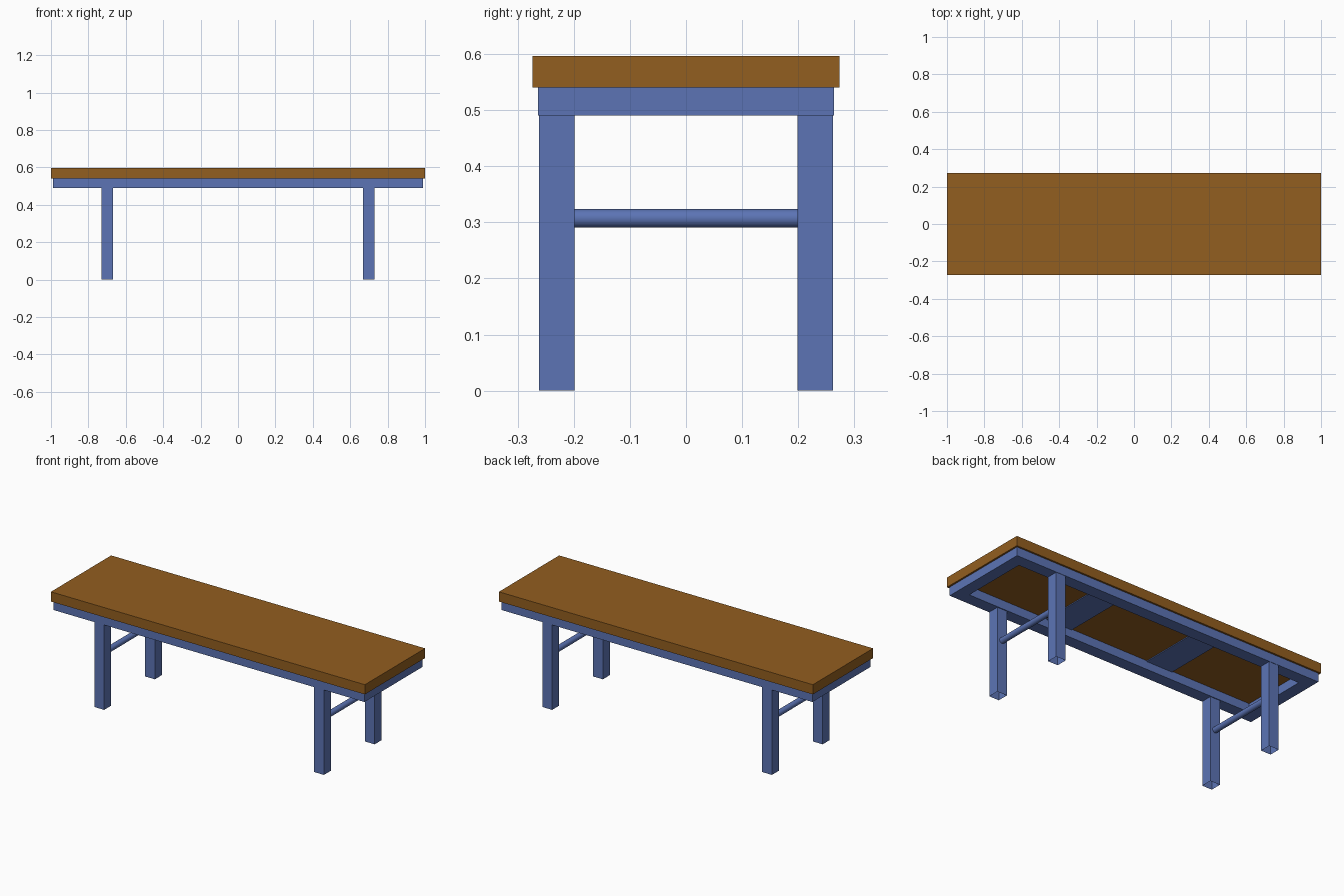
import bpy, bmesh, math
from mathutils import Matrix

if "Cube" in bpy.data.objects:
    bpy.data.objects.remove(bpy.data.objects["Cube"])


def material(name, rgb):
    m = bpy.data.materials.new(name)
    m.diffuse_color = (*rgb, 1)
    m.use_nodes = True
    m.node_tree.nodes["Principled BSDF"].inputs["Base Color"].default_value = m.diffuse_color
    return m


BROWN = material("brown wood", (0.29, 0.112, 0.014))
BLUE = material("blue paint", (0.107, 0.175, 0.46))


def finish(name, bm, mat):
    me = bpy.data.meshes.new(name)
    bm.to_mesh(me)
    bm.free()
    me.materials.append(mat)
    ob = bpy.data.objects.new(name, me)
    bpy.context.collection.objects.link(ob)
    return ob


def box(name, lo, hi, mat, open_bottom=False):
    bm = bmesh.new()
    size = [b - a for a, b in zip(lo, hi)]
    mid = [(a + b) / 2 for a, b in zip(lo, hi)]
    bmesh.ops.create_cube(bm, size=1, matrix=Matrix.Translation(mid) @ Matrix.Diagonal((*size, 1)))
    if open_bottom:
        bm.normal_update()
        down = [f for f in bm.faces if f.normal.z < -0.9]
        bmesh.ops.delete(bm, geom=down, context='FACES_ONLY')
    return finish(name, bm, mat)


# Bench top
box("bench_top", (-1, -0.274, 0.54), (1, 0.274, 0.596), BROWN)

# Rectangular apron with a mitred, hollow middle
X, Y, W, Z0, Z1 = 0.99, 0.264, 0.07, 0.49, 0.54
bm = bmesh.new()
corners = [(-1, -1), (1, -1), (1, 1), (-1, 1)]
rings = []
for sx, sy in corners:
    rings.append([bm.verts.new((sx * (X - d), sy * (Y - d), z))
                  for d, z in ((0, Z0), (0, Z1), (W, Z1), (W, Z0))])
for i in range(4):
    a, b = rings[i], rings[(i + 1) % 4]
    for k in range(4):
        n = (k + 1) % 4
        bm.faces.new((a[k], b[k], b[n], a[n]))
bmesh.ops.recalc_face_normals(bm, faces=bm.faces)
finish("apron_frame", bm, BLUE)

# Flat cross slats tucked under the top
for side, s in (("left", -1), ("right", 1)):
    c = s * 0.33
    box(side + "_cross_slat", (c - 0.083, -(Y - W), 0.535), (c + 0.083, Y - W, 0.54), BLUE)

# Hollow legs, and a round stretcher joining each pair
for side, s in (("left", -1), ("right", 1)):
    c = s * 0.7
    box("front_%s_leg" % side, (c - 0.031, -0.262, 0), (c + 0.031, -0.199, Z0), BLUE, True)
    box("back_%s_leg" % side, (c - 0.031, 0.199, 0), (c + 0.031, 0.262, Z0), BLUE, True)
    bm = bmesh.new()
    bmesh.ops.create_cone(bm, cap_ends=True, segments=32, radius1=0.0165, radius2=0.0165, depth=0.4,
                          matrix=Matrix.Translation((c, 0, 0.307)) @ Matrix.Rotation(math.pi / 2, 4, 'X'))
    for f in bm.faces:
        f.smooth = len(f.verts) == 4
    finish(side + "_stretcher", bm, BLUE)
